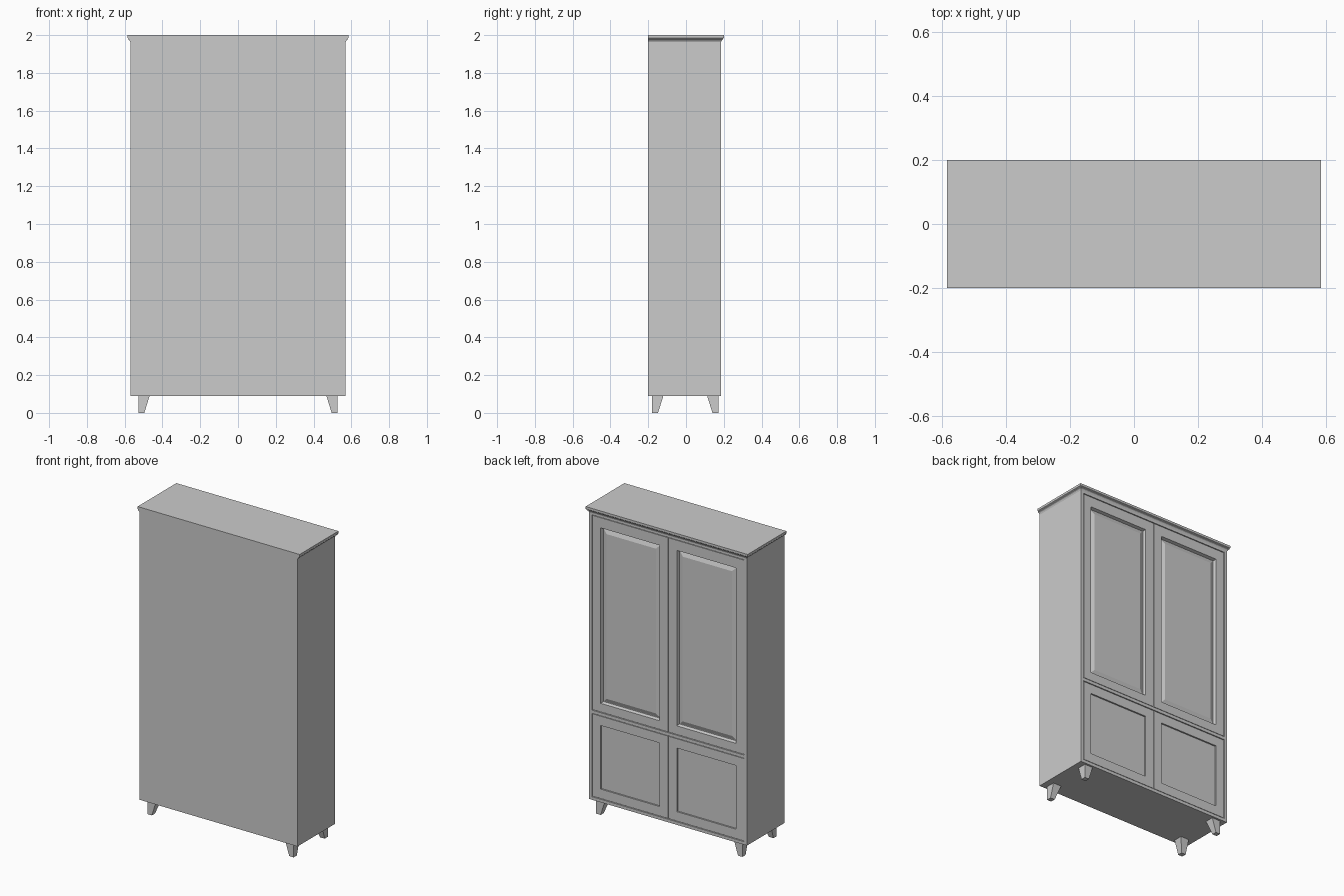
import bpy
import bmesh

cube = bpy.data.objects.get("Cube")
if cube:
    bpy.data.objects.remove(cube, do_unlink=True)

paint = bpy.data.materials.new("plain_grey")
paint.use_nodes = True
grey = (0.6, 0.6, 0.6, 1)
paint.diffuse_color = grey
paint.node_tree.nodes["Principled BSDF"].inputs["Base Color"].default_value = grey


def finish(bm, name):
    bmesh.ops.recalc_face_normals(bm, faces=bm.faces)
    mesh = bpy.data.meshes.new(name)
    bm.to_mesh(mesh)
    bm.free()
    mesh.materials.append(paint)
    obj = bpy.data.objects.new(name, mesh)
    bpy.context.collection.objects.link(obj)
    return obj


def loft(name, sections):
    """Stack of rectangles (x0, x1, y0, y1, z) joined into a closed solid."""
    bm = bmesh.new()
    rings = [[bm.verts.new((x, y, z)) for x, y in ((a, c), (b, c), (b, d), (a, d))]
             for a, b, c, d, z in sections]
    bm.faces.new(rings[0])
    bm.faces.new(rings[-1])
    for low, high in zip(rings, rings[1:]):
        for i in range(4):
            j = (i + 1) % 4
            bm.faces.new((low[i], low[j], high[j], high[i]))
    return finish(bm, name)


def box(name, x0, x1, y0, y1, z0, z1):
    return loft(name, [(x0, x1, y0, y1, z0), (x0, x1, y0, y1, z1)])


def door(name, x0, x1, z0, z1, opening, steps):
    """Slab whose outward face is cut by a rectangle, then stepped in or out."""
    bm = bmesh.new()

    def ring(rect, y):
        a, b, c, d = rect
        return [bm.verts.new((x, y, z)) for x, z in ((a, c), (b, c), (b, d), (a, d))]

    a, b, c, d = opening
    rings = [ring((x0, x1, z0, z1), BACKING), ring((x0, x1, z0, z1), DOOR_FACE)]
    for inset, depth in [(0, 0)] + steps:
        rings.append(ring((a + inset, b - inset, c + inset, d - inset), DOOR_FACE - depth))
    bm.faces.new(rings[0])
    bm.faces.new(rings[-1])
    for outer, inner in zip(rings, rings[1:]):
        for i in range(4):
            j = (i + 1) % 4
            bm.faces.new((outer[i], outer[j], inner[j], inner[i]))
    return finish(bm, name)


W, BACK, FACE = 0.57, -0.2, 0.185
BACKING, DOOR_FACE = 0.155, 0.183
BOTTOM, TOP = 0.09, 1.97
EDGE, GAP = 0.02, 0.004
RAIL_LOW, RAIL_HIGH = 0.655, 0.675

# Carcass and the thin face frame around the doors
box("carcass", -W, W, BACK, BACKING, BOTTOM, TOP)
for side, s in (("left", 1), ("right", -1)):
    x0, x1 = sorted((s * W, s * (W - EDGE)))
    box(side + "_stile", x0, x1, BACKING, FACE, BOTTOM, TOP)
for name, z0, z1 in (("bottom_rail", BOTTOM, BOTTOM + EDGE),
                     ("middle_rail", RAIL_LOW, RAIL_HIGH),
                     ("top_rail", TOP - EDGE, TOP)):
    box(name, EDGE - W, W - EDGE, BACKING, FACE, z0, z1)

# Crown moulding, flush at the plain side and overhanging the other three
crown = [(0, 1.963), (0.004, 1.972), (0.011, 1.977), (0.011, 1.981),
         (0.015, 1.985), (0.015, 2.0)]
loft("crown", [(-W - o, W + o, BACK, FACE + o, z) for o, z in crown])

# Doors: tall ones with a raised field, short ones with a shallow flat panel
raised = [(0.006, 0.02), (0.01, 0.02), (0.035, 0.01)]
flat = [(0, 0.01)]
for side, s in (("left", 1), ("right", -1)):
    x0, x1 = sorted((s * GAP / 2, s * (W - EDGE - GAP)))
    a, b = sorted((s * 0.062, s * 0.488))
    door("upper_door_" + side, x0, x1, RAIL_HIGH + GAP, TOP - EDGE - GAP,
         (a, b, 0.735, 1.88), raised)
    door("lower_door_" + side, x0, x1, BOTTOM + EDGE + GAP, RAIL_LOW - GAP,
         (a, b, 0.175, 0.59), flat)

# Tapered legs, upright on the outer sides
for side, s in (("left", 1), ("right", -1)):
    for end, outer, t in (("door", 0.172, 1), ("back", -0.18, -1)):
        sections = []
        for width, z in ((0.032, 0), (0.06, BOTTOM)):
            xs = sorted((s * 0.528, s * (0.528 - width)))
            ys = sorted((outer, outer - t * width))
            sections.append((*xs, *ys, z))
        loft(f"{end}_leg_{side}", sections)
